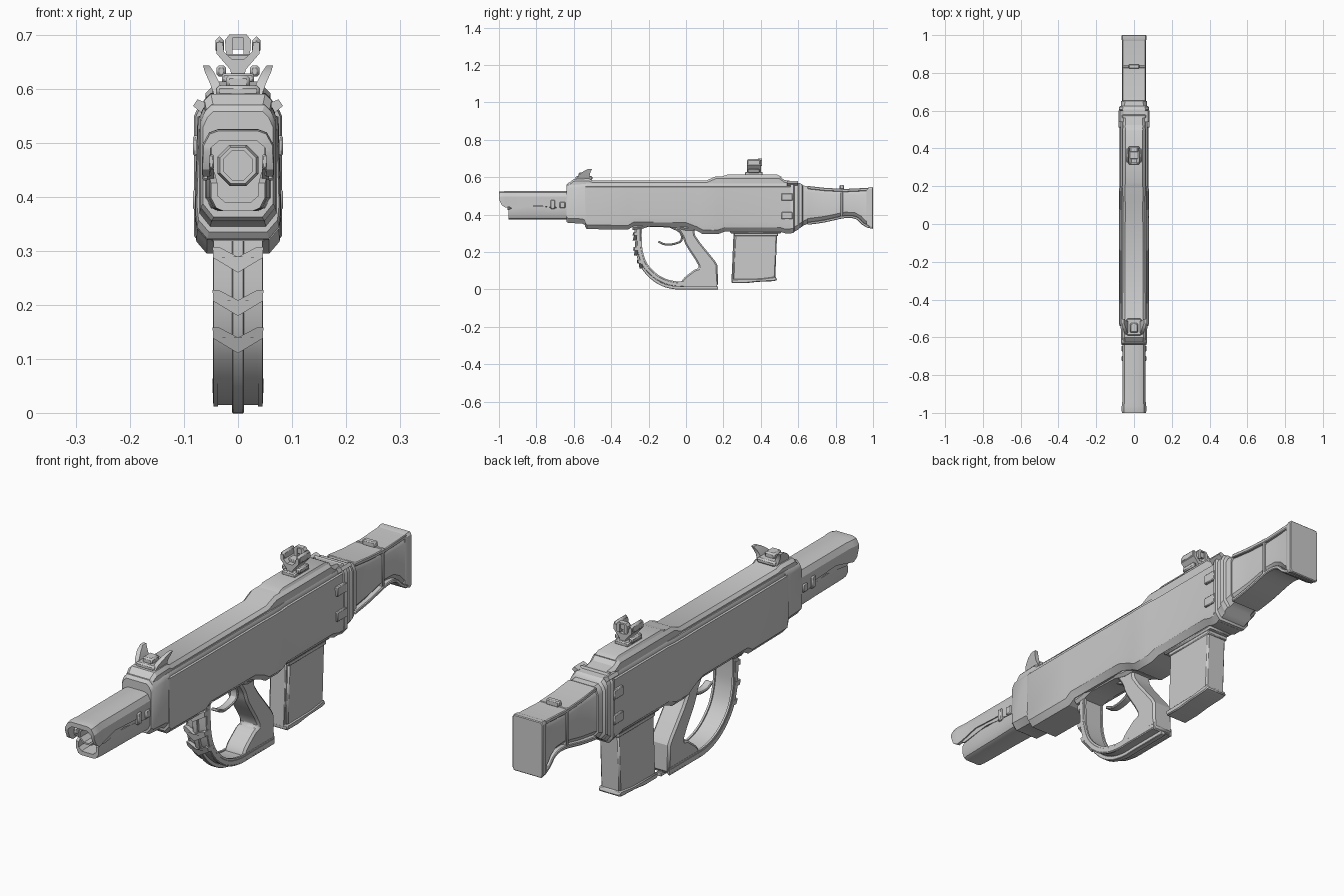
import bpy, bmesh, math
from mathutils import Vector


def finish(bm, name, bevel=0.0):
    bmesh.ops.recalc_face_normals(bm, faces=bm.faces)
    me = bpy.data.meshes.new(name)
    bm.to_mesh(me)
    bm.free()
    ob = bpy.data.objects.new(name, me)
    bpy.context.collection.objects.link(ob)
    if bevel:
        m = ob.modifiers.new("bevel", 'BEVEL')
        m.width, m.segments, m.limit_method = bevel, 1, 'ANGLE'
        m.angle_limit = math.radians(35)
    return ob


def loft(name, rings, bevel=0.0, closed=False):
    """Skin matching rings of 3D points; cap the ends unless the rings form a loop."""
    bm = bmesh.new()
    vs = [[bm.verts.new(p) for p in r] for r in rings]
    n = len(vs[0])
    pairs = list(zip(vs, vs[1:])) + ([(vs[-1], vs[0])] if closed else [])
    for a, b in pairs:
        for i in range(n):
            j = (i + 1) % n
            bm.faces.new((a[i], a[j], b[j], b[i]))
    if not closed:
        bm.faces.new(vs[0])
        bm.faces.new(vs[-1])
    return finish(bm, name, bevel)


def sec(y, half):
    """Ring at y from right-hand (x, z) points, mirrored to the left."""
    return [(x, y, z) for x, z in half] + [(-x, y, z) for x, z in reversed(half)]


def side_plate(name, pts, x0, x1, bevel=0.0):
    return loft(name, [[(x, y, z) for y, z in pts] for x in (x0, x1)], bevel)


def front_plate(name, pts, y0, y1, bevel=0.0):
    return loft(name, [[(x, y, z) for x, z in pts] for y in (y0, y1)], bevel)


def box(name, x0, x1, y0, y1, z0, z1, bevel=0.0):
    return side_plate(name, [(y0, z0), (y1, z0), (y1, z1), (y0, z1)], x0, x1, bevel)


def ribbon(name, path, thick, half_w, bevel=0.0):
    """Flat strip following a (y, z) path."""
    rings = []
    for i, p in enumerate(path):
        t = (Vector(path[min(i + 1, len(path) - 1)]) - Vector(path[max(i - 1, 0)])).normalized()
        n = Vector((-t.y, t.x)) * thick / 2
        a, b = Vector(p) + n, Vector(p) - n
        rings.append([(half_w, *a), (half_w, *b), (-half_w, *b), (-half_w, *a)])
    return loft(name, rings, bevel)


def smooth_path(pts, steps=4):
    """Catmull-Rom curve through 2D points."""
    p = [Vector(q) for q in [pts[0]] + pts + [pts[-1]]]
    out = []
    for a, b, c, d in zip(p, p[1:], p[2:], p[3:]):
        for k in range(steps):
            t = k / steps
            out.append(tuple(0.5 * (2 * b + (c - a) * t + (2 * a - 5 * b + 4 * c - d) * t * t
                                    + (3 * b - a - 3 * c + d) * t ** 3)))
    return out + [tuple(pts[-1])]


# Receiver: long shell with changing underside and a seam groove near the top
def body_half(w, zb, zt=0.565):
    return [(w - .022, zb), (w - .003, zb + .022), (w, zb + .05), (w - .005, .548),
            (w - .012, .550), (w - .012, .557), (w - .016, zt)]


loft("receiver", [sec(y, body_half(w, zb)) for y, w, zb in [
    (-.54, .076, .335), (-.53, .079, .322), (-.31, .08, .32), (-.28, .08, .338), (.0, .079, .335),
    (.06, .079, .312), (.09, .08, .295), (.17, .08, .295), (.21, .076, .31),
    (.50, .076, .31), (.53, .076, .30), (.565, .076, .30)]])

# Front collar
def collar_half(w, zb, zt):
    return [(w - .02, zb), (w, zb + .025), (w, zt - .03), (w - .008, zt - .012), (w - .02, zt)]


loft("front_collar", [sec(y, collar_half(w, zb, zt)) for y, w, zb, zt in [
    (-.64, .065, .362, .558), (-.63, .069, .355, .57), (-.555, .07, .352, .575), (-.53, .072, .34, .575)]])

# Rear collars stepping down to the stock
loft("rear_collar", [sec(y, collar_half(w, zb, zt)) for y, w, zb, zt in [
    (.56, .078, .30, .578), (.575, .081, .302, .58), (.58, .075, .31, .572), (.60, .075, .32, .57),
    (.605, .08, .325, .57), (.62, .079, .335, .562), (.625, .07, .34, .555), (.65, .068, .35, .552)]])
for s in (-1, 1):
    front_plate("rear_flare", [(s * .062, .55), (s * .083, .568), (s * .075, .58), (s * .055, .572)], .54, .60)

# Top cover with raised rear deck
def cover_half(w, zt):
    return [(w, .555), (w, zt - .012), (w - .012, zt)]


loft("top_cover", [sec(y, cover_half(w, zt)) for y, w, zt in [
    (-.625, .058, .57), (-.60, .062, .59), (-.52, .062, .592), (-.50, .06, .583), (.11, .058, .583),
    (.16, .06, .604), (.50, .06, .604), (.525, .058, .585), (.57, .056, .578)]])
loft("rear_deck", [sec(y, [(w, .60), (w - .006, zt)]) for y, w, zt in [
    (.19, .05, .603), (.22, .05, .613), (.49, .05, .613), (.51, .05, .603)]])

# Side latches
for s in (-1, 1):
    for z in (.375, .475):
        box("side_latch", s * .068, s * .083, .51, .57, z, z + .038, .003)

# Stock: waisted shell, butt plate, raised lower rim and strap
loft("stock", [sec(y, collar_half(w, zb, zt)) for y, w, zb, zt in [
    (.63, .066, .35, .552), (.66, .06, .355, .548), (.74, .058, .365, .542), (.85, .057, .388, .536),
    (.90, .058, .386, .536), (.935, .059, .368, .538), (.96, .061, .342, .541), (.975, .062, .335, .542)]])
loft("butt_plate", [sec(y, [(w - .006, zb), (w, zb + .01), (w, zt - .01), (w - .006, zt)]) for y, w, zb, zt in [
    (.965, .061, .34, .541), (.98, .067, .328, .546), (.997, .067, .323, .546), (1.0, .064, .326, .543)]])
ribbon("stock_lower_rim", smooth_path([(.65, .352), (.74, .365), (.85, .388), (.91, .382), (.945, .352), (.98, .332)]),
       .014, .063, .003)
ribbon("stock_upper_rim", [(.65, .545), (.74, .535), (.85, .529), (.98, .535)], .016, .062, .003)
box("stock_strap", -.061, .061, .825, .84, .385, .54, .003)
box("stock_stud", -.028, .028, .822, .845, .535, .558, .004)

# Barrel shroud: upper and lower channels with an open jaw between
def upper_half(w, zlow, zt):
    return [(w - .028, zt), (w - .012, zt - .006), (w, zt - .028), (w, zlow),
            (w - .013, zlow), (w - .013, zt - .032), (w - .03, zt - .018)]


loft("upper_shroud", [sec(y, upper_half(w, zl, zt)) for y, w, zl, zt in [
    (-1.0, .064, .483, .522), (-.985, .066, .45, .524), (-.965, .065, .437, .525), (-.94, .062, .442, .525),
    (-.86, .062, .462, .525), (-.72, .062, .455, .525), (-.69, .062, .435, .525), (-.63, .062, .43, .525)]])


def lower_half(w, zh):
    return [(w - .022, .374), (w - .01, .379), (w, .398), (w, zh),
            (w - .012, zh), (w - .012, .402), (w - .026, .39)]


loft("lower_shroud", [sec(y, lower_half(w, zh)) for y, w, zh in [
    (-.95, .05, .425), (-.93, .053, .436), (-.84, .055, .445), (-.76, .056, .443), (-.70, .058, .435), (-.63, .06, .44)]])
for s in (-1, 1):
    box("shroud_clip", s * .045, s * .067, -.725, -.70, .43, .478, .004)
    box("shroud_clip_rear", s * .045, s * .067, -.675, -.645, .435, .468, .004)
    box("jaw_spacer", s * .044, s * .056, -.96, -.70, .452, .478, .003)
    # tooth along the jaw edge
    side_plate("jaw_tooth", [(-.96, .45), (-.93, .432), (-.80, .449), (-.70, .436), (-.70, .462), (-.86, .465)],
               s * .044, s * .057)

# Octagonal barrel with a blind bore
def octagon(y, r):
    return [(r * math.cos(math.pi * (k + .5) / 4), y, .458 + r * math.sin(math.pi * (k + .5) / 4)) for k in range(8)]


loft("barrel", [octagon(*p) for p in [(-.62, .041), (-.94, .041), (-.955, .036), (-.955, .029), (-.88, .029)]])

# Guard loop, its centre rib and the lower tang
guard = smooth_path([(-.252, .345), (-.253, .27), (-.247, .20), (-.222, .13), (-.172, .075), (-.115, .042),
                     (-.05, .027), (.02, .026), (.165, .026)])
ribbon("guard_loop", guard, .022, .046, .003)
rib = smooth_path([(-.266, .345), (-.266, .27), (-.26, .20), (-.236, .125), (-.184, .063), (-.125, .025),
                   (-.055, .008), (.02, .008), (.172, .008)])
ribbon("guard_rib", rib, .016, .011, .002)
for s in (-1, 1):
    ob = ribbon("guard_edge", [(y + .002, z + .001) for y, z in guard], .029, .004)
    ob.location.x = s * .041

# Chevron plates on the front of the guard
for zt, y, dy in ((.307, -.268, 0), (.227, -.268, .008), (.158, -.25, .02)):
    half = [(.001, zt - .047), (.046, zt - .02), (.047, zt), (.035, zt), (.001, zt - .018)]
    ring = sec(0, half)
    loft("guard_chevron", [[(x, y + o + (zt - z) * dy * 20 + abs(x) * .18, z) for x, _, z in ring] for o in (-.018, .014)])

# Grip behind the guard
front = smooth_path([(-.06, .345), (-.02, .285), (.0, .235), (.068, .125), (.045, .105), (-.01, .062), (-.03, .03)], 3)
side_plate("grip", [(.04, .345), (.048, .29), (.075, .25), (.155, .152), (.168, .13), (.172, .02), (-.03, .02)]
           + front[::-1][1:], -.044, .044, .008)

# Frame under the receiver and trigger
loft("trigger_frame", [sec(y, [(.045, zb), (.055, zb + .012), (.055, .36)]) for y, zb in [
    (-.285, .318), (-.24, .322), (-.20, .335), (-.06, .33), (.0, .315), (.06, .315)]])
ribbon("trigger", smooth_path([(-.085, .335), (-.03, .305), (-.025, .262), (-.06, .244), (-.11, .24), (-.148, .256)], 3),
       .011, .016, .003)

# Magazine with well collar and floor plate
box("magazine_well", -.052, .052, .235, .51, .30, .33, .006)
side_plate("magazine", [(.262, .31), (.488, .31), (.477, .055), (.25, .045)], -.043, .043, .006)
side_plate("magazine_spine", [(.254, .30), (.285, .30), (.272, .045), (.243, .045)], -.034, .034, .003)
side_plate("magazine_floor", [(.243, .055), (.40, .057), (.48, .068), (.487, .05), (.47, .044), (.38, .04),
                              (.32, .033), (.245, .033)], -.047, .047, .004)
box("magazine_lip", -.046, .046, .257, .492, .285, .302, .003)

# Front sight: base, centre post and two swept wings
box("front_sight_base", -.04, .04, -.59, -.50, .585, .606, .006)
box("front_sight_post", -.022, .022, -.575, -.525, .60, .625, .006)
for s in (-1, 1):
    rings = [[(s * x, y, z) for x, y in ((xi, y0), (xo, y0), (xo, y1), (xi, y1))] for xi, xo, y0, y1, z in [
        (.026, .044, -.585, -.51, .588), (.034, .052, -.575, -.515, .61), (.044, .061, -.55, -.51, .63), (.053, .065, -.525, -.503, .643)]]
    loft("front_sight_wing", rings)

# Rear sight: clamp, forked stem, side drums and window plate
box("rear_sight_base", -.03, .03, .315, .41, .61, .628, .004)
front_plate("rear_sight_fork", [p[::2] for p in sec(0, [(.012, .62), (.014, .635), (.04, .665), (.04, .685),
                                                       (.028, .685), (.026, .668), (.012, .655)])], .325, .40)
for s in (-1, 1):
    box("rear_sight_drum", s * .026, s * .042, .325, .40, .664, .696, .007)
    box("rear_sight_clamp", s * .022, s * .04, .33, .395, .622, .643, .005)
box("rear_sight_crossbar", -.03, .03, .345, .385, .652, .664, .003)
for s in (-1, 1):
    front_plate("rear_sight_window_side", [(s * .01, .66), (s * .022, .66), (s * .024, .69), (s * .016, .70), (s * .01, .70)], .385, .405)
box("rear_sight_window_top", -.012, .012, .385, .405, .694, .70)
box("rear_sight_lens", -.01, .01, .39, .40, .672, .695)

# Shading: keep hard edges, smooth the curved strips
for ob in bpy.data.objects:
    ob.select_set(True)
    bpy.context.view_layer.objects.active = ob
bpy.ops.object.shade_smooth_by_angle(angle=math.radians(28))
